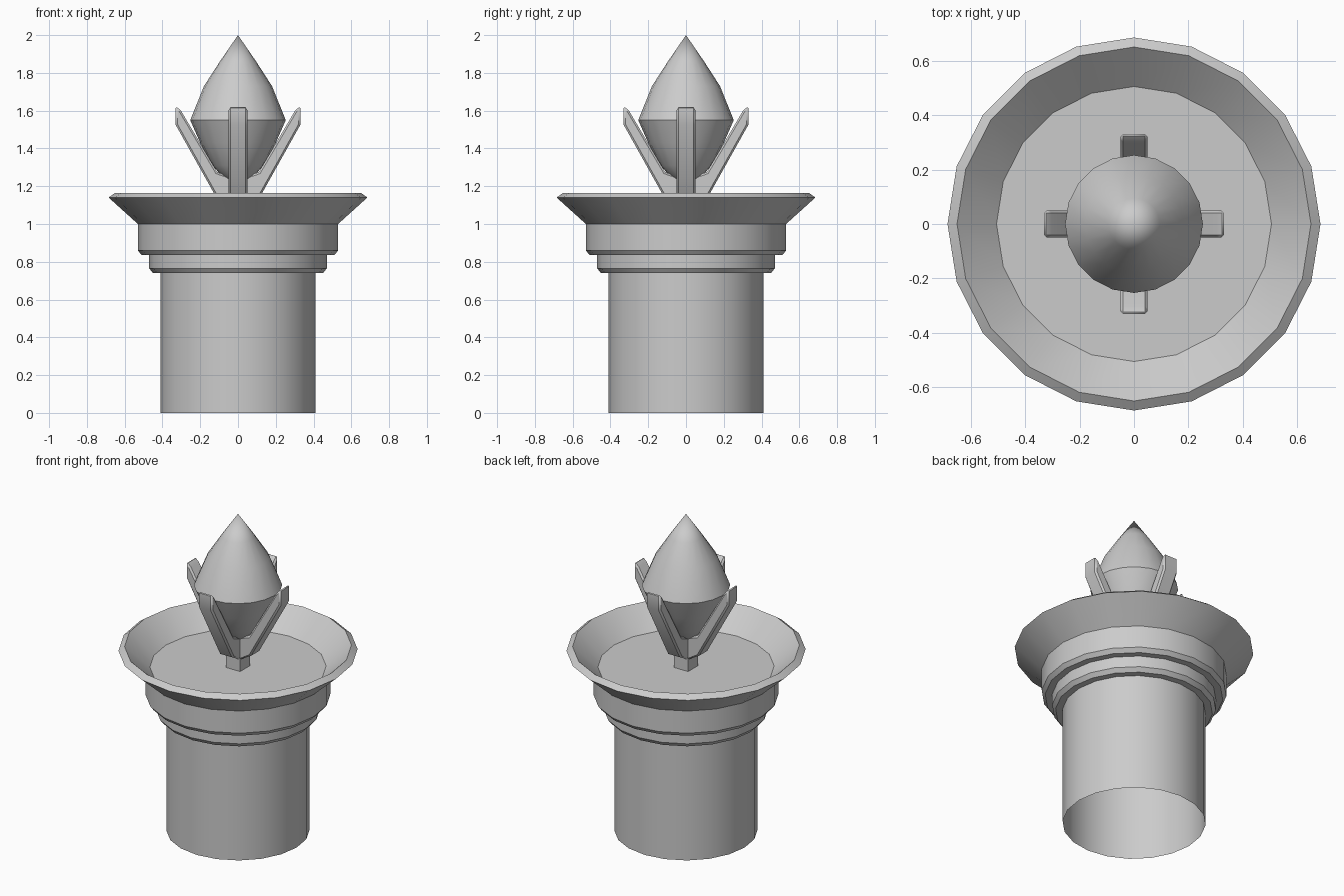
import bpy, bmesh, math

if "Cube" in bpy.data.objects:
    bpy.data.objects.remove(bpy.data.objects["Cube"])

SIDES = 20


def finish(name, bm):
    bmesh.ops.remove_doubles(bm, verts=bm.verts, dist=1e-5)
    bmesh.ops.recalc_face_normals(bm, faces=bm.faces)
    mesh = bpy.data.meshes.new(name)
    bm.to_mesh(mesh)
    bm.free()
    ob = bpy.data.objects.new(name, mesh)
    bpy.context.collection.objects.link(ob)
    bpy.ops.object.select_all(action='DESELECT')
    ob.select_set(True)
    bpy.context.view_layer.objects.active = ob
    bpy.ops.object.shade_smooth_by_angle(angle=math.radians(30))
    return ob


def lathe(name, profile):
    """Revolve (radius, z) points around the z axis."""
    bm = bmesh.new()
    vs = [bm.verts.new((r, 0, z)) for r, z in profile]
    es = [bm.edges.new(pair) for pair in zip(vs, vs[1:])]
    bmesh.ops.spin(bm, geom=vs + es, cent=(0, 0, 0), axis=(0, 0, 1),
                   angle=math.tau, steps=SIDES, use_duplicate=False)
    bmesh.ops.remove_doubles(bm, verts=bm.verts, dist=1e-5)
    return finish(name, bm)


# Column, open at the bottom, with two stepped collars
lathe("column", [(.41, 0), (.41, .74), (.45, .74), (.47, .765), (.47, .835),
                 (.51, .835), (.53, .86), (.53, 1.0)])

# Dish with thick sloping wall
lathe("dish", [(0, 1.0), (.53, 1.0), (.685, 1.14), (.65, 1.165),
               (.505, 1.035), (0, 1.035)])

# Flame
lathe("flame", [(0, 1.2), (.055, 1.22), (.135, 1.31), (.2, 1.43),
                (.253, 1.55), (.18, 1.73), (.095, 1.862), (0, 2.0)])

# Square post under the flame
bm = bmesh.new()
bmesh.ops.create_cube(bm, size=1)
for v in bm.verts:
    v.co = (v.co.x * .1, v.co.y * .1, 1.035 if v.co.z < 0 else 1.22)
finish("holder_post", bm)

# Four bent prongs around the post
PRONG = [(.04, 1.105), (.12, 1.15), (.33, 1.525), (.33, 1.625),
         (.302, 1.6), (.11, 1.275), (.04, 1.25)]
for i in range(4):
    bm = bmesh.new()
    face = bm.faces.new([bm.verts.new((r, -.05, z)) for r, z in PRONG])
    ext = bmesh.ops.extrude_face_region(bm, geom=[face], use_keep_orig=True)
    for v in ext["geom"]:
        if isinstance(v, bmesh.types.BMVert):
            v.co.y = .05
    ob = finish(f"prong_{i + 1}", bm)
    ob.rotation_euler.z = i * math.pi / 2
    bev = ob.modifiers.new("bevel", 'BEVEL')
    bev.width = .01
    bev.segments = 1
    bev.limit_method = 'ANGLE'
    bev.angle_limit = math.radians(60)
